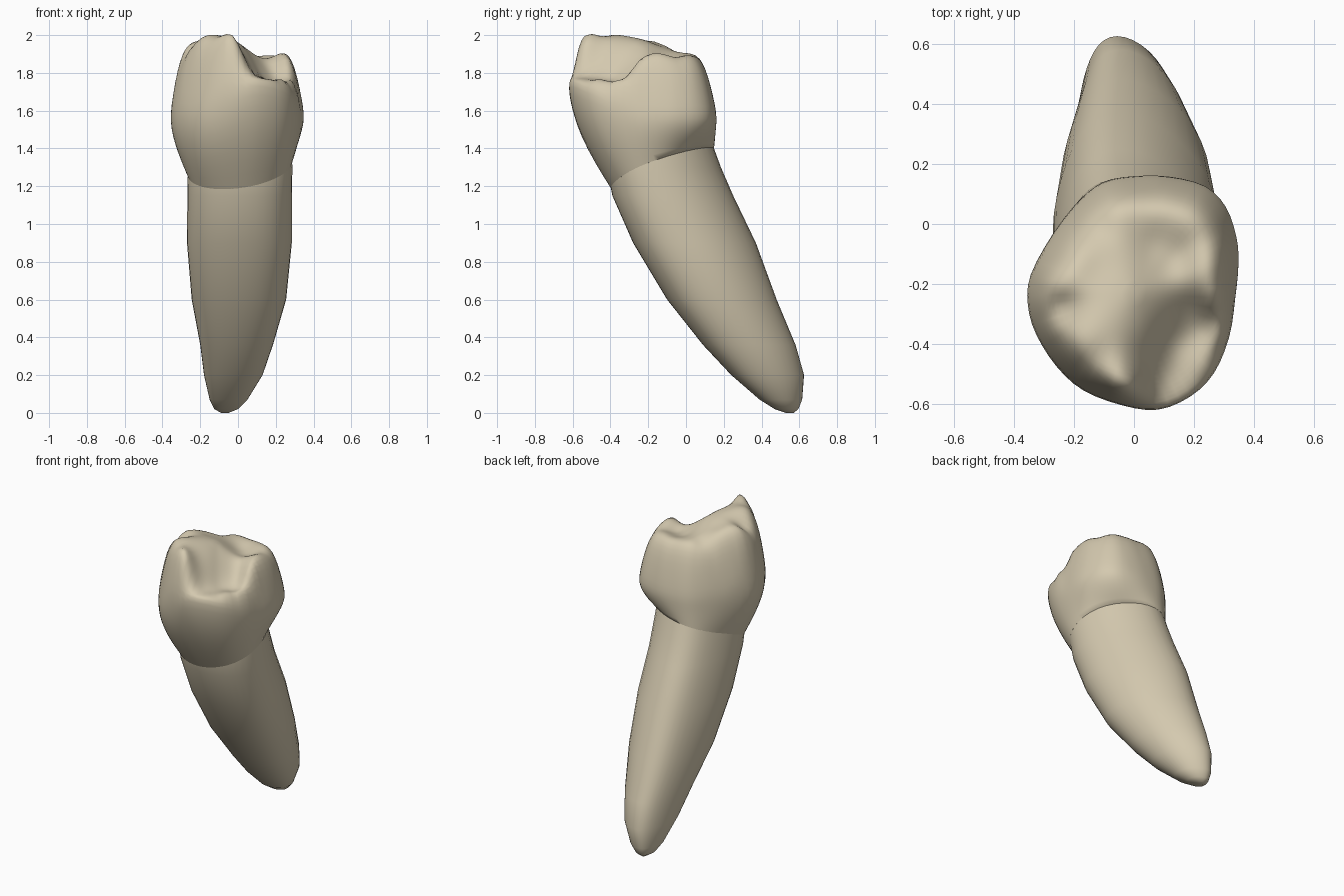
import bpy, bmesh
from math import sin, cos, pi, atan2, sqrt
from mathutils import Vector

cube = bpy.data.objects.get("Cube")
if cube:
    bpy.data.objects.remove(cube)

enamel = bpy.data.materials.new("warm ivory")
enamel.use_nodes = True
IVORY = (0.66, 0.585, 0.43, 1)
enamel.diffuse_color = IVORY
bsdf = enamel.node_tree.nodes["Principled BSDF"]
bsdf.inputs["Base Color"].default_value = IVORY
bsdf.inputs["Roughness"].default_value = 0.6


def loft(name, rings, angle):
    """Skin a stack of closed rings, capping both ends."""
    bm = bmesh.new()
    loops = [[bm.verts.new(p) for p in ring] for ring in rings]
    n = len(loops[0])
    for a, b in zip(loops, loops[1:]):
        for i in range(n):
            j = (i + 1) % n
            bm.faces.new((a[i], a[j], b[j], b[i]))
    bm.faces.new(loops[0])
    bm.faces.new(loops[-1])
    bmesh.ops.recalc_face_normals(bm, faces=bm.faces)
    mesh = bpy.data.meshes.new(name)
    bm.to_mesh(mesh)
    bm.free()
    mesh.materials.append(enamel)
    obj = bpy.data.objects.new(name, mesh)
    bpy.context.collection.objects.link(obj)
    bpy.ops.object.select_all(action='DESELECT')
    obj.select_set(True)
    bpy.context.view_layer.objects.active = obj
    bpy.ops.object.shade_smooth_by_angle(angle=angle)


def spline(pts, i, t):
    """Point on the curve through pts between i and i + 1 (closed)."""
    a, b, c, d = (pts[(i + k) % len(pts)] for k in (-1, 0, 1, 2))
    return 0.5 * (2 * b + (c - a) * t + (2 * a - 5 * b + 4 * c - d) * t * t
                  + (3 * b - a - 3 * c + d) * t ** 3)


# Root: ovals narrowing to the back (z, x min, x max, y min, y max)
sections = [
    (0.00, -0.09, -0.05, 0.53, 0.57), (0.02, -0.125, 0.0, 0.47, 0.595),
    (0.07, -0.15, 0.05, 0.39, 0.615), (0.20, -0.18, 0.13, 0.24, 0.625),
    (0.36, -0.20, 0.185, 0.09, 0.58), (0.60, -0.245, 0.255, -0.10, 0.48),
    (0.90, -0.27, 0.285, -0.28, 0.37), (1.15, -0.268, 0.285, -0.39, 0.25),
    (1.30, -0.265, 0.288, -0.42, 0.185), (1.45, -0.255, 0.28, -0.42, 0.13)]


def root_point(a, z):
    """Point of the root's skin at an angle and a height."""
    i = max(k for k in range(len(sections) - 1) if sections[k][0] <= z)
    lo, hi = sections[i], sections[i + 1]
    t = (z - lo[0]) / (hi[0] - lo[0])
    x0, x1, y0, y1 = (u + (v - u) * t for u, v in zip(lo[1:], hi[1:]))
    rx, ry = (x1 - x0) / 2, (y1 - y0) / 2
    lean = 0.2 * rx * max(0, sin(a)) ** 3
    return Vector((x0 + rx + rx * cos(a) - lean,
                   y0 + ry + ry * (sin(a) - 0.2 * cos(a) ** 2), z))


loft("root", [[root_point(2 * pi * k / 40, s[0]) for k in range(40)]
              for s in sections], pi / 3)

# Crown: widest outline from above
outline = [Vector(p) for p in (
    (0.08, -0.625), (-0.04, -0.61), (-0.17, -0.56), (-0.26, -0.48),
    (-0.33, -0.37), (-0.358, -0.27), (-0.348, -0.17), (-0.27, -0.03),
    (-0.18, 0.08), (-0.1, 0.14), (0, 0.16), (0.12, 0.16), (0.24, 0.13),
    (0.31, 0.06), (0.345, -0.04), (0.352, -0.13), (0.34, -0.25),
    (0.32, -0.38), (0.27, -0.5), (0.19, -0.58))]
center = Vector((0, -0.23))


def clamp(v):
    return min(1, max(0, v))


def bulge_height(p):
    """Height of the widest line, rising at the front."""
    return 1.58 + 0.18 * clamp(-(p.y + 0.25) / 0.36) * clamp((p.x + 0.25) / 0.3)


def shoulder_height(p):
    """Height just inside the widest line."""
    z = bulge_height(p)
    if p.x > 0.05 and p.y < -0.2:
        return max(1.755, z + 0.02)
    return z + (0.19 if p.x < 0 and p.y < -0.1 else 0.155)


# Chewing surface: heights at cusps, grooves and ridges
heights = [
    (-0.12, -0.46, 1.985), (-0.12, -0.35, 2.0), (-0.25, -0.28, 1.91),
    (0.0, -0.45, 1.94), (0.05, -0.37, 1.9), (0.0, -0.2, 1.95),
    (-0.13, -0.15, 1.95), (-0.12, 0.0, 1.88), (0.08, -0.51, 1.8),
    (0.13, -0.39, 1.775), (0.2, -0.48, 1.765), (0.27, -0.36, 1.765),
    (0.1, -0.26, 1.88), (0.2, -0.27, 1.81), (0.24, -0.16, 1.91),
    (0.15, -0.11, 1.86), (0.06, -0.07, 1.87), (0.1, 0.01, 1.89),
    (0.23, -0.05, 1.885), (0.0, 0.02, 1.9)]
knots = [(Vector((x, y)), z) for x, y, z in heights]
for p in outline:
    knots.append((p, bulge_height(p)))
    knots.append((center + (p - center) * 0.92, shoulder_height(p)))


def kernel(p, q):
    return sqrt((p - q).length_squared + 0.002)


def solve(rows):
    """Gaussian elimination with pivoting on augmented rows."""
    n = len(rows)
    for i in range(n):
        k = max(range(i, n), key=lambda r: abs(rows[r][i]))
        rows[i], rows[k] = rows[k], rows[i]
        rows[i] = [v / rows[i][i] for v in rows[i]]
        for r in range(n):
            if r != i:
                f = rows[r][i]
                rows[r] = [u - f * v for u, v in zip(rows[r], rows[i])]
    return [row[-1] for row in rows]


MEAN = 1.8
weights = solve([[kernel(p, q) for q, _ in knots] + [z - MEAN] for p, z in knots])


def surface(p):
    return MEAN + sum(w * kernel(p, q) for w, (q, _) in zip(weights, knots))


rim = [spline(outline, i, t / 3) for i in range(len(outline)) for t in range(3)]

# Neck line: lies on the root, lower at the front and right
neck = []
for p in rim:
    a = atan2((p.y - center.y) / 0.39, p.x / 0.35)
    neck.append(root_point(a, 1.295 + 0.105 * sin(a) + 0.035 * cos(a)))

# Sides swell from the neck to the widest line, then the top closes in
crown_rings = []
STEPS = 8
for k in range(STEPS):
    t = k / STEPS
    f = sin(pi / 2 * t)
    crown_rings.append([Vector((n.x + (p.x - n.x) * f, n.y + (p.y - n.y) * f,
                                n.z + (bulge_height(p) - n.z) * t))
                        for n, p in zip(neck, rim)])
LEVELS = 22
for k in range(LEVELS):
    f = 1 - (k / LEVELS) ** 1.3
    ring = [center + (p - center) * f for p in rim]
    crown_rings.append([Vector((p.x, p.y, surface(p))) for p in ring])

# Round the profile over the widest line
for _ in range(3):
    crown_rings[1:-1] = [
        [(u + 2 * v + w) / 4 for u, v, w in zip(*crown_rings[i - 1:i + 2])]
        for i in range(1, len(crown_rings) - 1)]
loft("crown", crown_rings, pi / 3)
